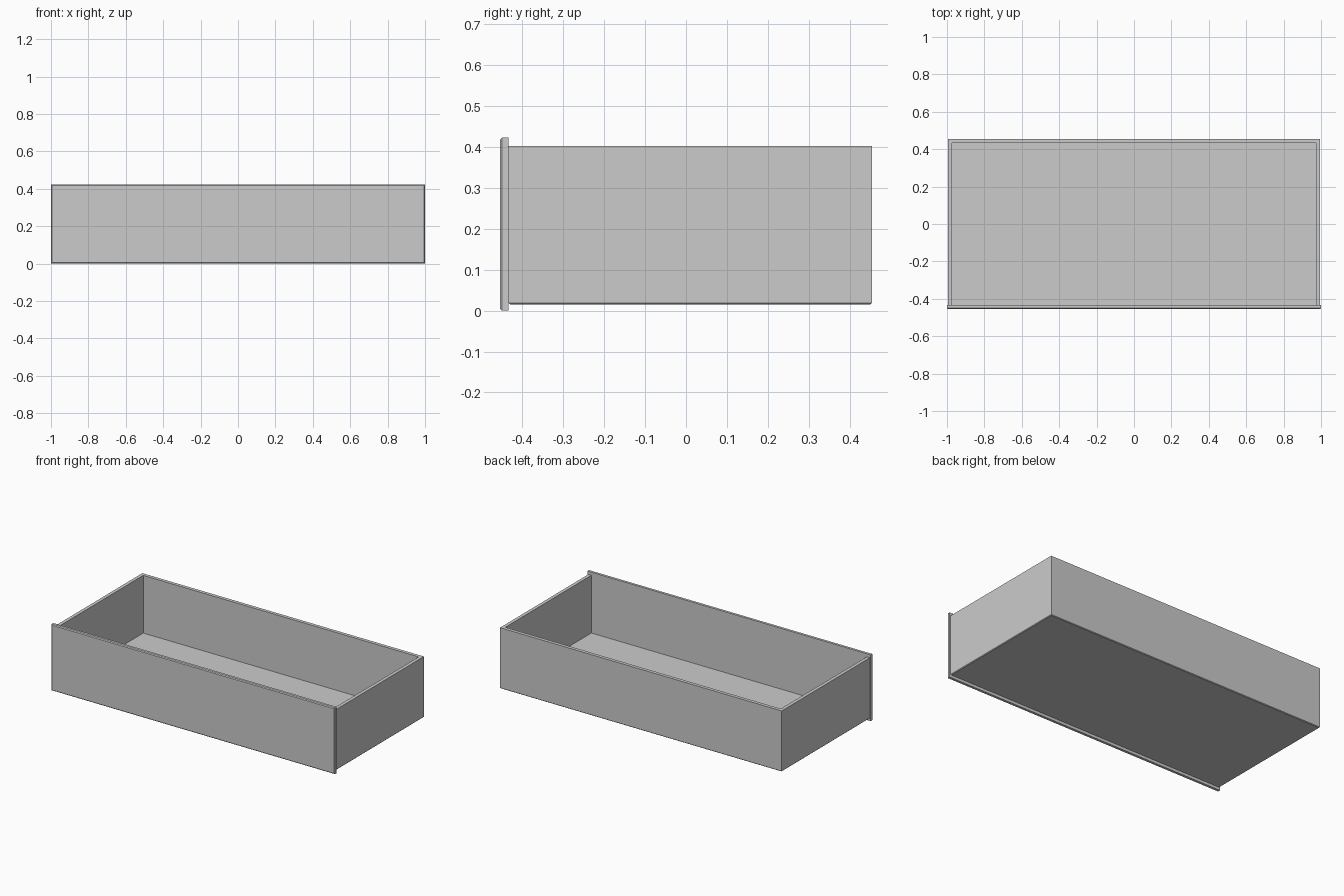
import bpy, bmesh
from mathutils import Vector

if "Cube" in bpy.data.objects:
    bpy.data.objects.remove(bpy.data.objects["Cube"])

grey = bpy.data.materials.new("plain grey")
grey.use_nodes = True
colour = (0.6, 0.6, 0.6, 1)
grey.diffuse_color = colour
grey.node_tree.nodes["Principled BSDF"].inputs["Base Color"].default_value = colour

WALL = 0.022
FLOOR_TOP = 0.035


def box_mesh(low, high):
    """Box between two corners."""
    low, high = Vector(low), Vector(high)
    bm = bmesh.new()
    bmesh.ops.create_cube(bm, size=1)
    bmesh.ops.scale(bm, vec=high - low, verts=bm.verts)
    bmesh.ops.translate(bm, vec=(low + high) / 2, verts=bm.verts)
    return bm


def chamfer(bm, direction, width):
    """Chamfer the border of the face pointing in a direction."""
    bm.normal_update()
    face = max(bm.faces, key=lambda f: f.normal.dot(direction))
    bmesh.ops.bevel(bm, geom=list(face.edges), offset=width, segments=1, affect='EDGES')


def finish(bm, name):
    mesh = bpy.data.meshes.new(name)
    bm.normal_update()
    bm.to_mesh(mesh)
    bm.free()
    mesh.materials.append(grey)
    obj = bpy.data.objects.new(name, mesh)
    bpy.context.collection.objects.link(obj)


# Front panel, overhanging the tray on every side
panel = box_mesh((-1, -0.455, 0), (1, -0.434, 0.423))
chamfer(panel, Vector((0, -1, 0)), 0.005)
finish(panel, "front_panel")

# Tray floor with a chamfered underside
floor = box_mesh((-0.994, -0.434, 0.015), (0.994, 0.455, FLOOR_TOP))
chamfer(floor, Vector((0, 0, -1)), 0.004)
finish(floor, "tray_floor")

# Side and back walls, standing on the floor
for name, side in (("left_wall", 1), ("right_wall", -1)):
    xs = sorted((side * 0.994, side * (0.994 - WALL)))
    finish(box_mesh((xs[0], -0.434, FLOOR_TOP), (xs[1], 0.455, 0.403)), name)
inner = 0.994 - WALL
finish(box_mesh((-inner, 0.455 - WALL, FLOOR_TOP), (inner, 0.455, 0.403)), "back_wall")
